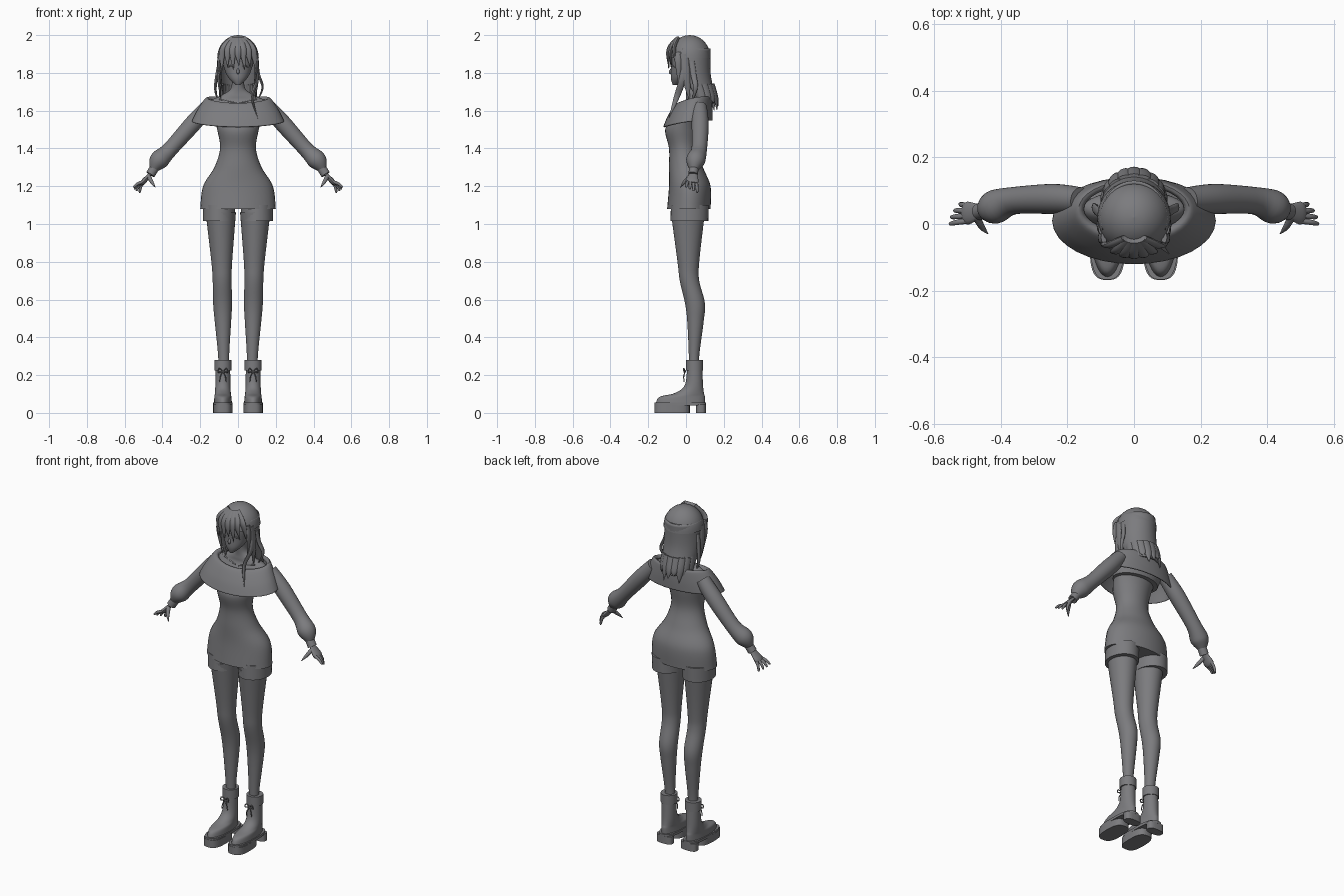
import bpy, bmesh, math
from mathutils import Vector

cube = bpy.data.objects.get("Cube")
if cube:
    bpy.data.objects.remove(cube)

grey = bpy.data.materials.new("plain grey")
grey.use_nodes = True
grey.diffuse_color = (.2, .2, .21, 1)
grey.node_tree.nodes["Principled BSDF"].inputs["Base Color"].default_value = grey.diffuse_color

ACROSS = Vector((1, 0, 0))
DEEP = Vector((0, 1, 0))


def smooth_rows(rows, steps):
    """Catmull-Rom curve through rows of numbers."""
    rows = [Vector(row) for row in rows]
    padded = [rows[0]] + rows + [rows[-1]]
    result = []
    for before, start, end, after in zip(padded, rows, rows[1:], padded[3:]):
        leave, arrive = (end - before) / 2, (after - start) / 2
        for step in range(steps):
            t = step / steps
            blend = t * t * (3 - 2 * t)
            result.append(start.lerp(end, blend) + leave * t * (1 - t) ** 2
                          - arrive * t * t * (1 - t))
    return result + [rows[-1]]


def skin(name, rings, closed=True, capped=True, mirror=False, thickness=0):
    """Join rings of points into one smooth part."""
    bm = bmesh.new()
    rings = [[bm.verts.new(point) for point in ring] for ring in rings]
    for lower, upper in zip(rings, rings[1:]):
        first = 0 if closed else 1
        for k in range(first, len(lower)):
            bm.faces.new((lower[k - 1], lower[k], upper[k], upper[k - 1]))
    if closed and capped:
        bm.faces.new(rings[0])
        bm.faces.new(rings[-1])
    bmesh.ops.recalc_face_normals(bm, faces=bm.faces)
    mesh = bpy.data.meshes.new(name)
    bm.to_mesh(mesh)
    bm.free()
    mesh.materials.append(grey)
    part = bpy.data.objects.new(name, mesh)
    bpy.context.collection.objects.link(part)
    if thickness:
        part.modifiers.new("thickness", 'SOLIDIFY').thickness = thickness
    if mirror:
        part.modifiers.new("mirror", 'MIRROR').use_mirror_merge = False
    bpy.ops.object.select_all(action='DESELECT')
    bpy.context.view_layer.objects.active = part
    part.select_set(True)
    bpy.ops.object.shade_smooth_by_angle(angle=math.radians(45))


def body(name, sections, x=0, lean=0, steps=6, power=1, tilt=0, sag=0, opening=None, **options):
    """Stack level ovals given as height, half width, front and back."""
    sides = 32
    start, sweep = (-opening, math.pi + 2 * opening) if opening else (0, math.tau)
    rings = []
    for z, width, front, back in smooth_rows(sections, steps):
        ring = []
        for k in range(sides + 1 if opening else sides):
            angle = start + sweep * k / sides
            c, s = math.cos(angle), math.sin(angle)
            ring.append((x + lean * z + width * math.copysign(abs(c) ** power, c),
                         (front + back) / 2 + (back - front) / 2 * math.copysign(abs(s) ** power, s),
                         z + tilt * s - sag * s * s))
        rings.append(ring)
    skin(name, rings, closed=not opening, mirror=x > 0, **options)


def tube(name, points, along=DEEP, flat=1, sides=12, **options):
    """Sweep an oval along points given as position and radius."""
    rows = smooth_rows(points, 5)
    rings = []
    for i, row in enumerate(rows):
        heading = (rows[min(i + 1, len(rows) - 1)] - rows[max(i - 1, 0)]).to_3d().normalized()
        side = (along - heading * along.dot(heading)).normalized()
        other = heading.cross(side) * flat
        turns = [math.tau * k / sides for k in range(sides)]
        rings.append([row.to_3d() + (side * math.cos(a) + other * math.sin(a)) * row.w for a in turns])
    skin(name, rings, **options)


def lock(name, points, width, **options):
    """Flat lock of hair that swells and ends in a point."""
    last = len(points) - 1
    rows = [(*point, width * math.cos(math.pi / 2 * (i / last) ** 2) + .001)
            for i, point in enumerate(points)]
    tube(name, rows, flat=.5, **options)


# Dress body and shawl collar
body("dress", [(1.08, .2, -.1, .13), (1.2, .185, -.09, .13), (1.3, .125, -.09, .09),
               (1.4, .095, -.09, .06), (1.5, .11, -.11, .07), (1.58, .13, -.07, .08)])
body("shawl", [(1.65, .155, -.03, .12), (1.66, .17, -.05, .13), (1.6, .21, -.09, .135),
               (1.54, .24, -.115, .135)], tilt=.018, sag=.01, capped=False, thickness=-.006)

# Shoulders, neck and collarbones
body("shoulders_and_neck", [(1.55, .14, -.08, .1), (1.64, .155, -.01, .1), (1.68, .09, 0, .08),
                            (1.72, .037, 0, .07), (1.8, .035, -.01, .06)])
tube("collarbone", [(.01, -.01, 1.64, .004), (.1, .015, 1.66, .004)], mirror=True)

# Head and face
body("head", [(1.735, .01, -.07, -.05), (1.77, .047, -.08, .01), (1.82, .072, -.08, .06),
              (1.9, .086, -.08, .08), (1.97, .04, -.03, .05)])
tube("nose", [(0, -.07, 1.83, .004), (0, -.083, 1.805, .008), (0, -.075, 1.795, .004)])
tube("mouth", [(-.015, -.07, 1.773, .002), (0, -.077, 1.772, .003), (.015, -.07, 1.773, .002)])
tube("eyelash", [(.017, -.076, 1.83, .002), (.035, -.072, 1.838, .004), (.056, -.06, 1.83, .002)],
     mirror=True)

# Hair cap as a dome, with a back curtain and its ragged ends
SKULL, SKULL_Y, SKULL_Z = .11, .02, 1.88
dome = []
for step in range(7):
    angle = math.radians(15 * step)
    reach = SKULL * math.cos(angle)
    dome.append((SKULL_Z + .12 * math.sin(angle), reach, SKULL_Y - reach, SKULL_Y + reach))
body("hair_cap", dome, steps=2, capped=False)
body("hair_back", [(1.93, .1, -.09, .13), (1.8, .105, -.08, .13), (1.7, .097, -.02, .15),
                   (1.64, .087, .02, .16)], opening=.35, thickness=.012)
for i in range(9):
    angle = math.pi * (i + .5) / 9
    out = Vector((math.cos(angle), math.sin(angle), 0))
    base = DEEP * .08
    lock("back_lock", [base + out * .09 + Vector((0, shift, z)) for shift, z in
                       ((-.03, 1.74), (-.01, 1.67), (0, 1.6 + .02 * (i % 3)))],
         .022, along=out.cross(Vector((0, 0, 1))))

# Fringe spread over the forehead
for i in range(-3, 4):
    def on_brow(x, z, reach):
        return x, SKULL_Y - math.sqrt(reach ** 2 - x ** 2), z
    tip = 1.84 - .02 * (i % 2) - .004 * abs(i)
    lock("fringe_lock", [on_brow(.008 * i, 1.98, .07), on_brow(.022 * i, 1.94, .105),
                         on_brow(.028 * i, 1.9, .117), on_brow(.03 * i + .005, tip, .115)],
         .02, along=ACROSS)

# Locks that frame the face and fall forward
lock("temple_lock", [(.09, -.04, 1.91), (.1, -.04, 1.84), (.08, -.03, 1.69)], .017, mirror=True)
lock("cheek_lock", [(.095, -.01, 1.9), (.1, 0, 1.78), (.09, .02, 1.65)], .024, mirror=True)
lock("long_left_lock", [(.1, 0, 1.86), (.1, -.02, 1.76), (.075, -.05, 1.67), (.105, -.09, 1.56)], .018)
lock("outer_left_lock", [(.1, .03, 1.86), (.11, .04, 1.79), (.13, .05, 1.72), (.095, .03, 1.64)], .014)
lock("outer_right_lock", [(-.1, .03, 1.86), (-.12, .05, 1.72), (-.1, .05, 1.64)], .014)

# Sleeves, cuffs and hands
tube("sleeve", [(.16, .07, 1.62, .04), (.24, .075, 1.53, .045), (.36, .07, 1.395, .041),
                (.42, .05, 1.335, .05), (.45, .04, 1.285, .02)], sides=32, mirror=True)
tube("cuff", [(.44, .043, 1.3, .025), (.464, .037, 1.262, .025)], sides=24, mirror=True)
tube("palm", [(.455, .04, 1.276, .017), (.495, .033, 1.23, .034), (.51, .033, 1.214, .028)],
     flat=.4, sides=16, mirror=True)
for i in range(4):
    root = Vector((.498, .01 + .015 * i, 1.224))
    tip = Vector((.555 - .0036 * i * i, .02 * i, 1.195 - .01 * i))
    bend = root.lerp(tip, .5) + Vector((.004, 0, .004))
    tube("finger", [(*root, .009), (*bend, .008), (*root.lerp(tip, .9), .006), (*tip, .001)], mirror=True)
tube("thumb", [(.472, .02, 1.25, .012), (.455, -.01, 1.22, .009), (.437, -.03, 1.193, .001)],
     along=ACROSS, mirror=True)

# Shorts and legs
body("shorts_leg", [(1.015, .086, -.082, .118), (1.1, .085, -.08, .12)], x=.1)
body("leg", [(1.06, .08, -.08, .1), (.8, .055, -.045, .07), (.7, .05, -.033, .07),
             (.58, .05, -.005, .1), (.48, .043, .007, .093), (.3, .029, .015, .07),
             (.2, .03, .015, .07)], x=.07, lean=.02)

# Boots: upper, top band, soles and laces
body("boot", [(.05, .048, -.16, .1), (.085, .045, -.14, .1), (.105, .042, -.06, .095),
              (.15, .04, -.005, .09), (.27, .038, .007, .085)], x=.08)
for name, low, high, width, front, back, power in (
        ("boot_band", .225, .28, .045, 0, .09, 1),
        ("welt", .04, .055, .052, -.167, .107, .7),
        ("front_sole", 0, .045, .052, -.168, .02, .7),
        ("heel", 0, .045, .05, .052, .106, .7)):
    body(name, [(z, width, front, back) for z in (low, high)], x=.08, steps=1, power=power)
for side in (-1, 1):
    knot = (.08, -.003, .22, .003)
    tube("lace_bow", [knot, (.08 + side * .02, -.012, .235, .003), (.08 + side * .025, -.01, .215, .003), knot],
         mirror=True)
    tube("lace_end", [knot, (.08 + side * .013, -.012, .195, .003), (.08 + side * .018, -.01, .165, .002)],
         mirror=True)
